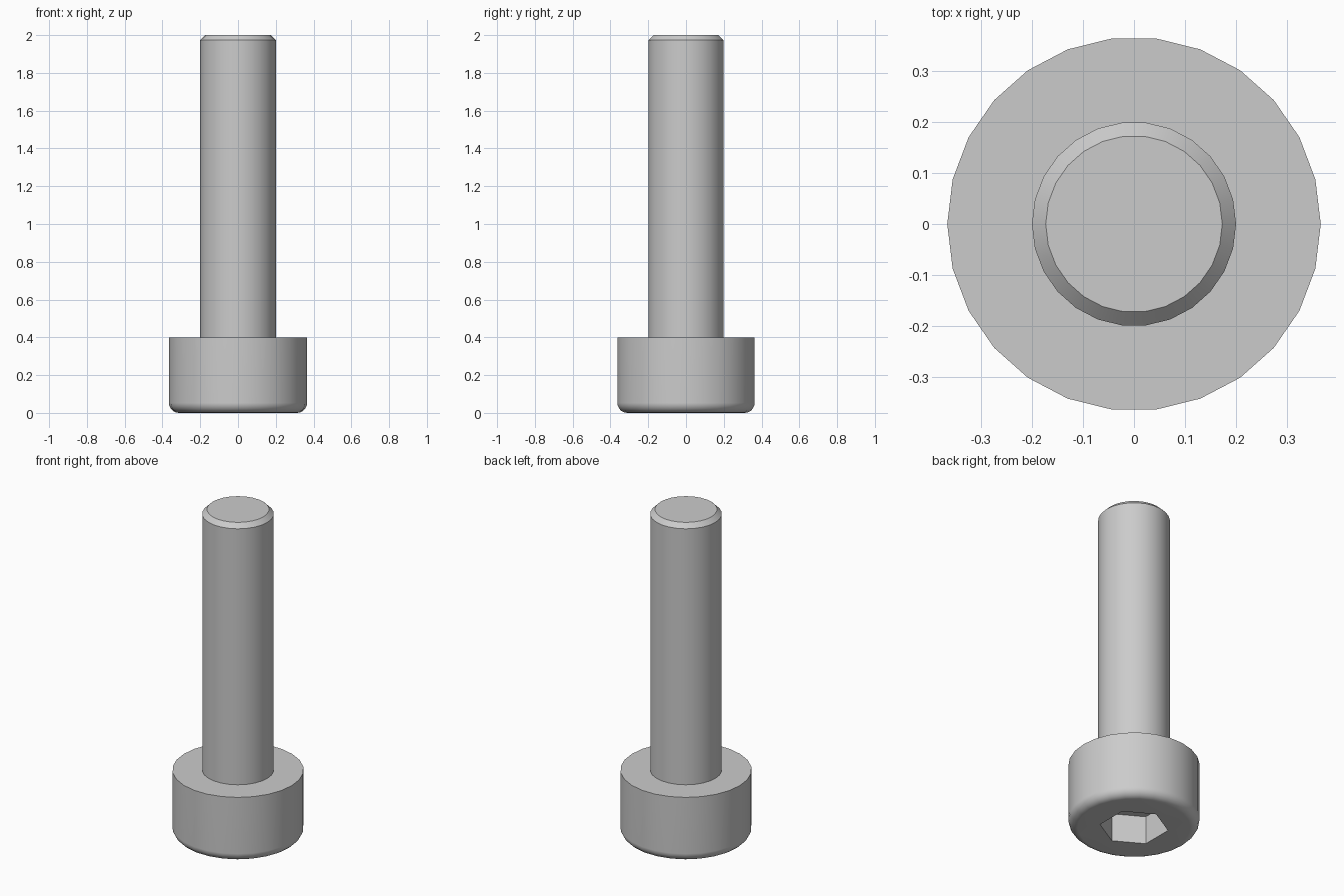
import bpy, bmesh
from math import cos, sin, pi, radians

cube = bpy.data.objects.get("Cube")
if cube:
    bpy.data.objects.remove(cube, do_unlink=True)

SIDES = 26
HEAD_R, HEAD_H, FILLET = 0.366, 0.4, 0.053
SHAFT_R, LENGTH, CHAMFER = 0.2, 2.0, 0.027
HEX_R, HEX_DEPTH = 0.192, 0.173

steel = bpy.data.materials.new("grey steel")
steel.use_nodes = True
grey = (0.6, 0.6, 0.6, 1)
steel.diffuse_color = grey
steel.node_tree.nodes["Principled BSDF"].inputs["Base Color"].default_value = grey


def ring(bm, radius, z, sides=SIDES, turn=0.0):
    """A loop of vertices around the z axis."""
    angles = [turn + 2 * pi * i / sides for i in range(sides)]
    return [bm.verts.new((radius * cos(a), radius * sin(a), z)) for a in angles]


def skin(bm, low, high):
    """Quads between two equal loops."""
    n = len(low)
    for i in range(n):
        j = (i + 1) % n
        bm.faces.new((low[i], low[j], high[j], high[i]))


def lathe(bm, profile):
    loops = [ring(bm, r, z) for r, z in profile]
    for low, high in zip(loops, loops[1:]):
        skin(bm, low, high)
    return loops


def finish(bm, name):
    mesh = bpy.data.meshes.new(name)
    bm.to_mesh(mesh)
    bm.free()
    mesh.materials.append(steel)
    obj = bpy.data.objects.new(name, mesh)
    bpy.context.collection.objects.link(obj)
    bpy.ops.object.select_all(action='DESELECT')
    obj.select_set(True)
    bpy.context.view_layer.objects.active = obj
    bpy.ops.object.shade_smooth_by_angle(angle=radians(30))
    # Keeps the flat faces flat beside the rounded edge
    normals = obj.modifiers.new("face normals", 'WEIGHTED_NORMAL')
    normals.keep_sharp = True


# Socket head: rounded lower rim, straight side, annular shoulder
bm = bmesh.new()
steps = 5
profile = []
for i in range(steps + 1):
    a = pi / 2 * i / steps
    profile.append((HEAD_R - FILLET + FILLET * sin(a), FILLET - FILLET * cos(a)))
profile += [(HEAD_R, HEAD_H), (SHAFT_R, HEAD_H)]
rim = lathe(bm, profile)[0]

# Hexagonal socket sunk into the underside
mouth = ring(bm, HEX_R, 0, 6, pi / 6)
floor = ring(bm, HEX_R, HEX_DEPTH, 6, pi / 6)
skin(bm, floor, mouth)
bm.faces.new(floor[::-1])
for v, w in zip(mouth, mouth[1:] + mouth[:1]):
    near = bm.edges.get((v, w))
    near.tag = True
for v, w in zip(rim, rim[1:] + rim[:1]):
    bm.edges.get((v, w)).tag = True
border = [e for e in bm.edges if e.tag]
fill = bmesh.ops.triangle_fill(bm, edges=border, use_beauty=True, normal=(0, 0, -1))
for f in fill["geom"]:
    if isinstance(f, bmesh.types.BMFace):
        f.normal_update()
        if f.normal.z > 0:
            f.normal_flip()
# Socket walls face the axis
for f in bm.faces:
    f.normal_update()
    c = f.calc_center_median()
    inside = c.xy.length < HEX_R and c.z > 0 and abs(f.normal.z) < 0.1
    if inside and f.normal.dot(c) > 0:
        f.normal_flip()
finish(bm, "socket_head")

# Shaft with a chamfered tip
bm = bmesh.new()
loops = lathe(bm, [(SHAFT_R, HEAD_H), (SHAFT_R, LENGTH - CHAMFER),
                   (SHAFT_R - CHAMFER, LENGTH)])
bm.faces.new(loops[-1])
finish(bm, "shaft")
